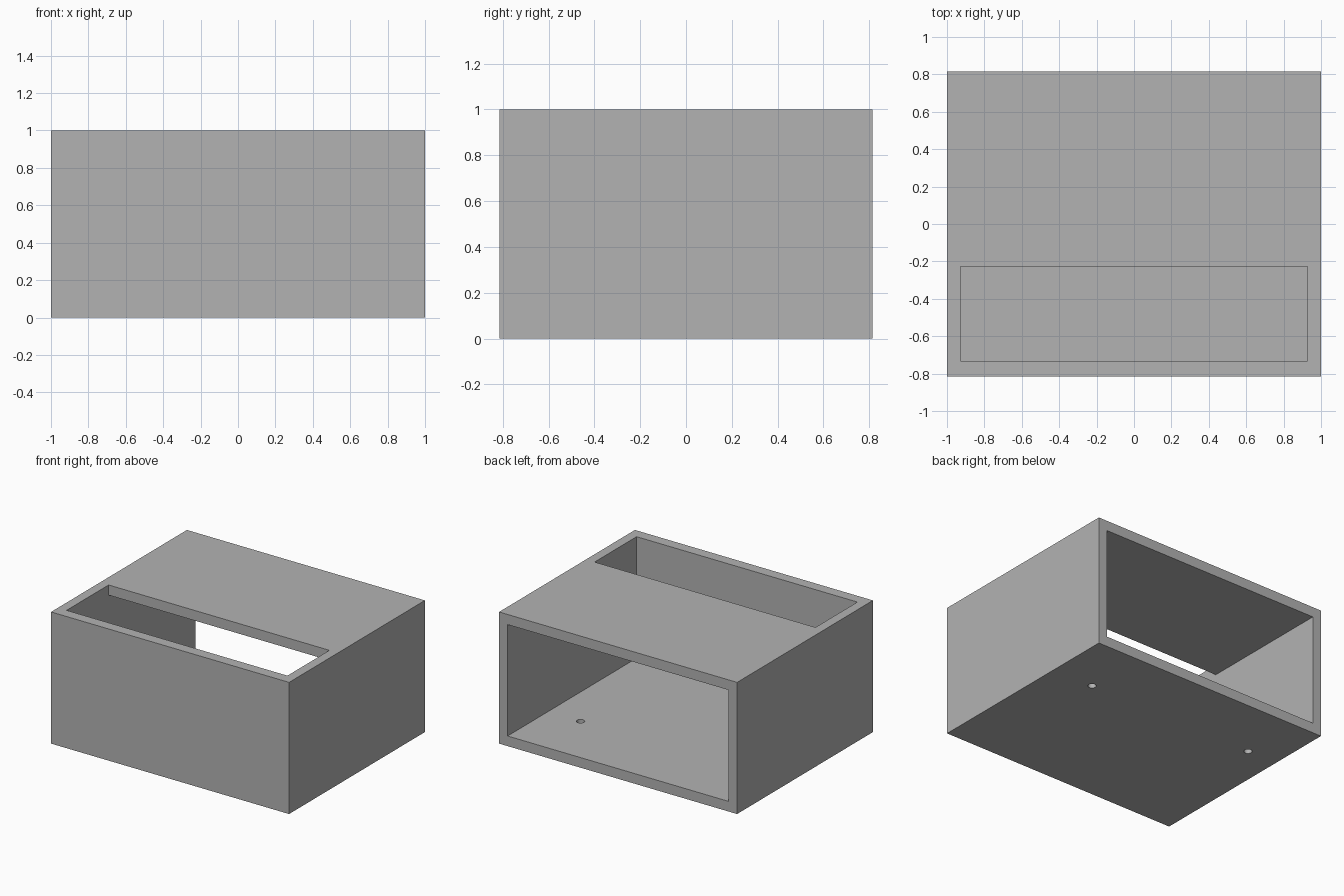
import bpy

if "Cube" in bpy.data.objects:
    bpy.data.objects.remove(bpy.data.objects["Cube"])

W, D, H = 2.0, 1.63, 1.0                 # outer size
SIDE, FRONT, SLAB = 0.072, 0.083, 0.077  # wall thicknesses

grey = bpy.data.materials.new("light_grey")
grey.diffuse_color = (0.45, 0.45, 0.45, 1)
grey.use_nodes = True
grey.node_tree.nodes["Principled BSDF"].inputs["Base Color"].default_value = grey.diffuse_color


def box(name, lo, hi):
    """Axis-aligned box between two corners."""
    bpy.ops.mesh.primitive_cube_add(size=1, location=[(a + b) / 2 for a, b in zip(lo, hi)])
    ob = bpy.context.object
    ob.name = name
    ob.scale = [b - a for a, b in zip(lo, hi)]
    bpy.ops.object.transform_apply(location=True, rotation=False, scale=True)
    ob.data.materials.append(grey)
    return ob


def cut(target, cutter):
    """Subtract the cutter from the target and remove it."""
    mod = target.modifiers.new("cut", 'BOOLEAN')
    mod.operation = 'DIFFERENCE'
    mod.solver = 'EXACT'
    mod.object = cutter
    bpy.context.view_layer.objects.active = target
    bpy.ops.object.modifier_apply(modifier=mod.name)
    bpy.data.objects.remove(cutter)


# Outer shell
shell = box("box_shell", (-W / 2, -D / 2, 0), (W / 2, D / 2, H))

# Main cavity, open at the back
inner_x, inner_y = W / 2 - SIDE, -D / 2 + FRONT
cut(shell, box("cavity_cutter", (-inner_x, inner_y, SLAB), (inner_x, D / 2 + 0.2, H - SLAB)))

# Slot through the top, flush with the inner front and side walls
cut(shell, box("slot_cutter", (-inner_x, inner_y, H / 2), (inner_x, -0.228, H + 0.2)))

# Two screw holes through the floor
for x in (-0.75, 0.655):
    bpy.ops.mesh.primitive_cylinder_add(vertices=32, radius=0.029, depth=0.4, location=(x, 0.33, 0))
    hole = bpy.context.object
    hole.data.materials.append(grey)
    cut(shell, hole)

# Smooth hole walls, sharp box edges
bpy.ops.object.select_all(action='DESELECT')
shell.select_set(True)
bpy.context.view_layer.objects.active = shell
bpy.ops.object.shade_smooth_by_angle()
